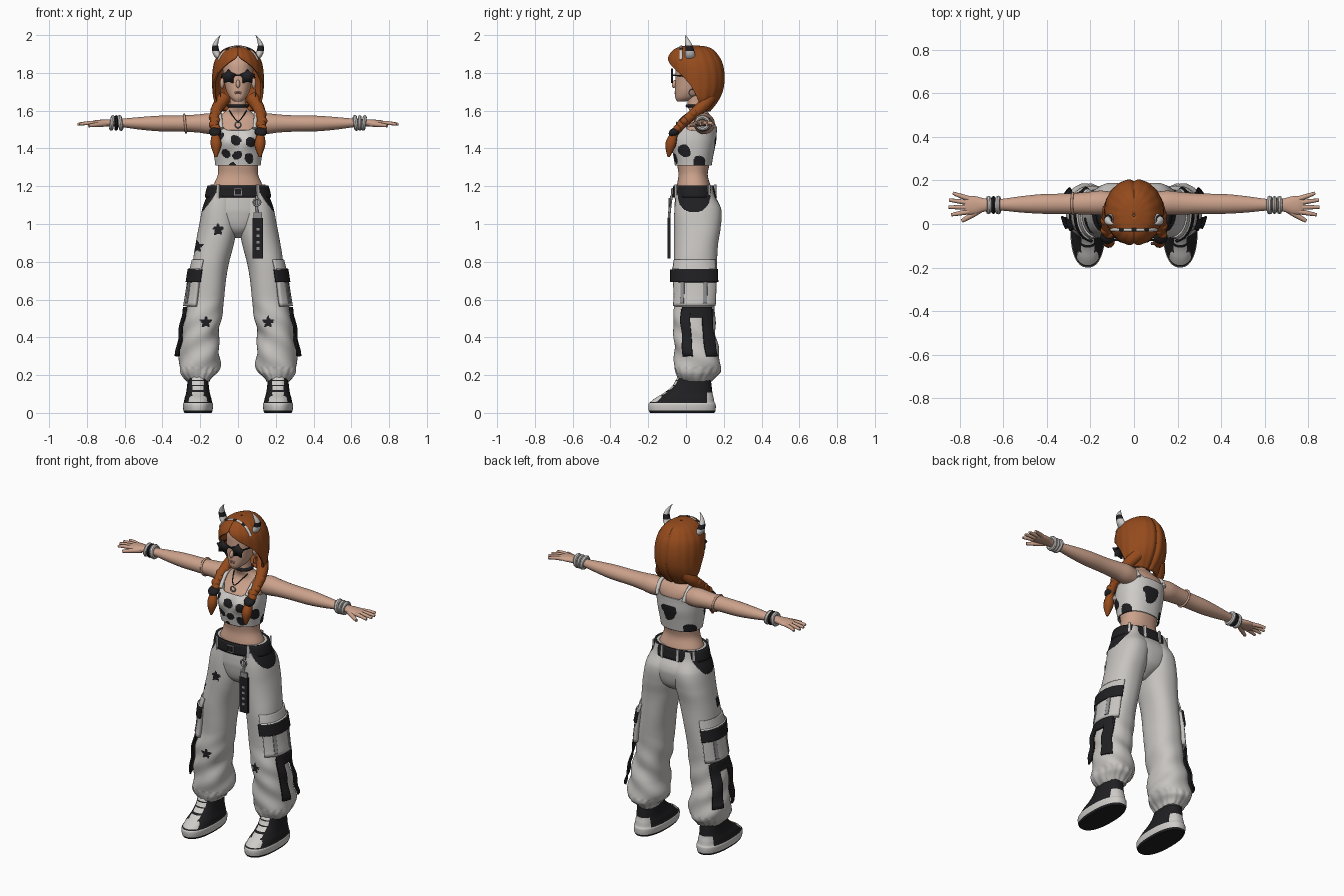
import bpy, bmesh, math
from math import sin, cos, pi, radians, exp, atan2, hypot
from mathutils import Vector

if "Cube" in bpy.data.objects:
    bpy.data.objects.remove(bpy.data.objects["Cube"])

def material(name, rgb):
    m = bpy.data.materials.new(name)
    m.diffuse_color = (*rgb, 1)
    m.use_nodes = True
    m.node_tree.nodes["Principled BSDF"].inputs["Base Color"].default_value = m.diffuse_color
    return m

SKIN = material("skin", (0.60, 0.36, 0.26))
HAIR = material("copper hair", (0.30, 0.070, 0.012))
WHITE = material("off white", (0.62, 0.60, 0.58))
CLOTH = material("trouser cloth", (0.57, 0.55, 0.53))
BLACK = material("black", (0.014, 0.014, 0.016))
METAL = material("metal grey", (0.28, 0.28, 0.29))
LIPS = material("lips", (0.48, 0.24, 0.18))

def finish(ob, mats, solid=0):
    for m in mats:
        ob.data.materials.append(m)
    if solid:
        mod = ob.modifiers.new("thickness", 'SOLIDIFY')
        mod.thickness, mod.offset = solid, 0
    ob.data.shade_smooth()
    ob.data.set_sharp_from_angle(angle=radians(40))
    return ob

def from_bmesh(name, bm, mats, rule=None, solid=0):
    bmesh.ops.recalc_face_normals(bm, faces=bm.faces[:])
    bm.normal_update()
    if rule:
        for f in bm.faces:
            f.material_index = rule(f.calc_center_median(), f.normal)
    me = bpy.data.meshes.new(name)
    bm.to_mesh(me)
    bm.free()
    ob = bpy.data.objects.new(name, me)
    bpy.context.collection.objects.link(ob)
    return finish(ob, mats, solid)

def grid(name, nu, nv, fn, mats, rule=None, closed=True, caps=True, solid=0):
    """Surface fn(u, v), u along the part and v around it."""
    bm = bmesh.new()
    d = nv if closed else nv - 1
    R = [[bm.verts.new(fn(i / (nu - 1), j / d)) for j in range(nv)] for i in range(nu)]
    for i in range(nu - 1):
        for j in range(d):
            k = (j + 1) % nv
            bm.faces.new((R[i][j], R[i][k], R[i + 1][k], R[i + 1][j]))
    if closed and caps:
        bm.faces.new(R[0])
        bm.faces.new(R[-1])
    return from_bmesh(name, bm, mats, rule, solid)

def interp(keys, u):
    """Smooth interpolation of rows whose first entry is the parameter."""
    u = min(max(u, keys[0][0]), keys[-1][0])
    i = next(k for k in range(len(keys) - 1) if u <= keys[k + 1][0])
    n, a, b = len(keys), keys[i], keys[i + 1]
    h = b[0] - a[0]
    t = (u - a[0]) / h
    p, q = keys[max(i - 1, 0)], keys[min(i + 2, n - 1)]
    out = []
    for k in range(1, len(a)):
        m0 = (b[k] - p[k]) / (b[0] - p[0]) * h
        m1 = (q[k] - a[k]) / (q[0] - a[0]) * h
        out.append((2*t**3 - 3*t*t + 1)*a[k] + (t**3 - 2*t*t + t)*m0 + (3*t*t - 2*t**3)*b[k] + (t**3 - t*t)*m1)
    return out

def ring(x0, x1, y0, y1, a, off=0, e=0.88):
    """Point on a rounded outline; angle 0 is +x, -90 degrees is the front."""
    c, s = cos(a), sin(a)
    px = math.copysign(abs(c)**e, c) * ((x1 - x0) / 2 + off)
    py = math.copysign(abs(s)**e, s) * ((y1 - y0) / 2 + off)
    return (x0 + x1) / 2 + px, (y0 + y1) / 2 + py

def column(name, keys, mats, nu=40, nv=48, rule=None, cx=0, e=0.9, off=0, caps=True, solid=0):
    def fn(u, v):
        z = keys[0][0] + u * (keys[-1][0] - keys[0][0])
        hw, yf, yb = interp(keys, z)
        return (*ring(cx - hw, cx + hw, yf, yb, v * 2 * pi, off, e), z)
    return grid(name, nu, nv, fn, mats, rule, caps=caps, solid=solid)

def tube(name, pts, r, mat, radii=None, cyclic=False, spline='NURBS'):
    cu = bpy.data.curves.new(name, 'CURVE')
    cu.dimensions, cu.bevel_depth, cu.bevel_resolution = '3D', r, 3
    cu.use_fill_caps = True
    sp = cu.splines.new(spline)
    sp.points.add(len(pts) - 1)
    for k, p in enumerate(pts):
        sp.points[k].co = (*p, 1)
        sp.points[k].radius = radii[k] if radii else 1
    sp.use_cyclic_u, sp.use_endpoint_u, sp.order_u, sp.resolution_u = cyclic, not cyclic, 3, 6
    cu.materials.append(mat)
    bpy.context.collection.objects.link(bpy.data.objects.new(name, cu))

def ball(name, loc, scale, mat, rot=(0, 0, 0)):
    bpy.ops.mesh.primitive_uv_sphere_add(segments=20, ring_count=12, location=loc, rotation=rot)
    ob = bpy.context.object
    ob.name, ob.scale = name, scale
    finish(ob, [mat])

def box(name, loc, size, mat, rot=(0, 0, 0)):
    bpy.ops.mesh.primitive_cube_add(size=1, location=loc, rotation=rot)
    ob = bpy.context.object
    ob.name, ob.scale = name, size
    finish(ob, [mat])

def in_star(dx, dz, R, inner=0.5):
    a = (atan2(dx, dz) % (2 * pi / 5)) / (2 * pi / 5)
    return hypot(dx, dz) < R * (inner + (1 - inner) * abs(2 * a - 1)**1.3)

def hip_patch(c):
    return abs(c.x) > .09 and abs((c.y - .043) / .088)**2.4 + abs((c.z - 1.175) / .112)**2.4 < 1

# body: half width, front y, back y at each height
BODY = [(1.14, .145, -.05, .14), (1.20, .132, -.048, .130), (1.26, .107, -.04, .115), (1.31, .107, -.046, .123),
        (1.38, .117, -.056, .135), (1.44, .123, -.058, .147), (1.49, .124, -.042, .15), (1.53, .125, -.008, .15),
        (1.565, .112, .02, .137), (1.59, .075, .022, .118), (1.62, .047, .01, .098), (1.69, .043, .01, .09)]
column("torso", BODY, [SKIN], 50)

# cropped top with blotches
SPOTS = [(-.01, -.08, 1.447, .029), (-.07, -.075, 1.368, .030), (-.005, -.065, 1.362, .025), (.07, -.085, 1.43, .030),
         (.065, -.065, 1.347, .029), (.12, -.01, 1.39, .034), (-.12, -.01, 1.41, .034), (.005, .155, 1.425, .050),
         (.115, .07, 1.322, .038), (-.1, .11, 1.322, .042), (-.09, -.06, 1.47, .022), (-.03, -.06, 1.308, .018)]
def top_fn(u, v):
    a = v * 2 * pi
    zt = 1.495 + .035 * exp(-((abs(cos(a)) - .68) / .17)**2) + (.022 * sin(a) if sin(a) > 0 else 0)
    z = 1.31 + u * (zt - 1.31)
    hw, yf, yb = interp(BODY, z)
    x, y = ring(-hw, hw, yf, yb, a, .010)
    if sin(a) < 0:
        y -= .022 * exp(-((abs(x) - .06) / .045)**2 - ((z - 1.44) / .05)**2)
    return x, y, z
def top_rule(c, n):
    w = 1 + .13 * sin(70 * c.x + 50 * c.z) + .08 * sin(90 * c.z - 60 * c.y)
    return int(any((c - Vector(s[:3])).length < s[3] * w for s in SPOTS))
grid("crop_top", 64, 180, top_fn, [WHITE, BLACK], top_rule, caps=False, solid=.006)

# head and face
column("head", [(1.648, .018, -.046, -.005), (1.665, .04, -.056, .05), (1.70, .060, -.058, .10), (1.75, .073, -.057, .14),
                (1.80, .08, -.056, .16), (1.85, .08, -.052, .165), (1.90, .06, -.03, .13)], [SKIN], 30)
ball("nose", (0, -.060, 1.742), (.011, .014, .022), SKIN, (radians(-20), 0, 0))
for n, z in (("upper_lip", 1.698), ("lower_lip", 1.691)):
    ball(n, (0, -.055, z), (.018, .006, .004), LIPS)

# hair shell, open around the face
HAIRK = [(1.60, .085, .02, .125, 100), (1.65, .118, -.04, .165, 92), (1.70, .128, -.065, .19, 82), (1.75, .130, -.078, .20, 70),
         (1.80, .129, -.088, .20, 52), (1.85, .121, -.094, .19, 25), (1.885, .105, -.088, .172, 3), (1.92, .073, -.06, .14, 0),
         (1.935, .035, -.02, .10, 0), (1.94, .004, .035, .045, 0)]
def hair_fn(u, v):
    z = 1.60 + .34 * (1 - (1 - u)**1.4)
    hw, yf, yb, op = interp(HAIRK, z)
    o = radians(max(op, 0))
    a = -pi / 2 + o + v * (2 * pi - 2 * o)
    notch = -.010 * exp(-((a - pi / 2) / .12)**2)
    return (*ring(-hw, hw, yf, yb, a, (.0009 * cos(18 * a) + notch) * min(1, hw / .08), 1), z)
grid("hair", 50, 121, hair_fn, [HAIR], closed=False, solid=.012)

# headband between the horns, with dark patches
def arc(t0, t1, n):
    return [(.105 * sin(t), -.026, 1.843 + .092 * cos(t)) for t in [t0 + (t1 - t0) * k / (n - 1) for k in range(n)]]
tube("headband", arc(-1.3, 1.3, 15), .009, WHITE)
for k, t in enumerate((-.65, -.1, .45)):
    tube(f"headband_patch_{k}", arc(t, t + .2, 4), .0098, BLACK)

# star glasses
def star_plate(name, cx, y, cz, R, mat):
    bm = bmesh.new()
    bm.faces.new([bm.verts.new((cx + r * sin(k * pi / 5), y, cz + r * cos(k * pi / 5)))
                  for k in range(10) for r in [R if k % 2 == 0 else .64 * R]])
    from_bmesh(name, bm, [mat], solid=.009)
box("glasses_bridge", (0, -.072, 1.787), (.04, .007, .008), BLACK)

# choker, necklace and pendant
def loop(rx, ry, cy, z):
    return [(rx * cos(t), cy + ry * sin(t), z) for t in [k * pi / 8 for k in range(16)]]
tube("choker", loop(.050, .047, .053, 1.625), .009, BLACK, cyclic=True)
tube("necklace", [(-.045, .03, 1.60), (-.03, -.012, 1.575), (0, -.047, 1.535), (.03, -.012, 1.575), (.045, .03, 1.60)], .003, BLACK)
tube("pendant_ring", [(.016 * cos(t), -.048, 1.525 + .016 * sin(t)) for t in [k * pi / 4 for k in range(8)]], .004, METAL, cyclic=True)

ARM = [(.09, .095, 1.528, .05, .05), (.15, .097, 1.531, .056, .055), (.21, .095, 1.532, .052, .048), (.30, .093, 1.532, .047, .043),
       (.42, .092, 1.532, .045, .041), (.52, .090, 1.533, .037, .033), (.62, .088, 1.535, .026, .022), (.68, .087, 1.535, .029, .019),
       (.73, .086, 1.535, .042, .017), (.765, .086, 1.534, .042, .014), (.78, .086, 1.533, .032, .009)]

for s, side in ((1, "left"), (-1, "right")):
    # arm and hand
    def arm_fn(u, v):
        x = .09 + .69 * u
        y, z, ry, rz = interp(ARM, x)
        return s * x, y + ry * cos(v * 2 * pi), z + rz * sin(v * 2 * pi)
    grid(side + "_arm", 50, 28, arm_fn, [SKIN])
    for k, (y0, y1, x1) in enumerate(((.116, .142, .83), (.097, .110, .848), (.077, .077, .85), (.057, .042, .838))):
        tube(f"{side}_finger_{k}", [(s * .755, y0, 1.534), (s * .80, (y0 + y1) / 2, 1.536), (s * x1, y1, 1.528)], .012, SKIN, (1, .95, .6))
    tube(side + "_thumb", [(s * .70, .07, 1.53), (s * .745, .038, 1.527), (s * .79, .014, 1.52)], .014, SKIN, (1.1, 1, .6))
    # bracelets
    for k, (x, m, r) in enumerate(((.623, WHITE, .012), (.645, WHITE if s > 0 else BLACK, .010), (.667, WHITE, .011))):
        bpy.ops.mesh.primitive_torus_add(location=(s * x, .087, 1.535), rotation=(0, radians(90 + 8 * (k - 1)), 0), major_radius=.031,
                                         minor_radius=r, major_segments=28, minor_segments=8)
        bpy.context.object.name = f"{side}_bracelet_{k}"
        finish(bpy.context.object, [m])
    # shoulder straps
    tube(side + "_strap", [(s * .088, -.042, 1.505), (s * .094, -.005, 1.555), (s * .097, .06, 1.592), (s * .096, .13, 1.57), (s * .09, .15, 1.51)], .011, WHITE)
    # ears, earrings, glasses
    ball(side + "_ear", (s * .084, .045, 1.745), (.012, .018, .028), SKIN)
    tube(side + "_earring", [(s * .092, .035 + .02 * cos(t), 1.695 + .02 * sin(t)) for t in [k * pi / 4 for k in range(8)]], .003, METAL, cyclic=True)
    star_plate(side + "_lens", s * .050, -.074, 1.78, .043, BLACK)
    tube(side + "_temple", [(s * .07, -.07, 1.787), (s * .084, -.04, 1.787), (s * .088, .05, 1.775)], .004, BLACK)
    # horn with a dark ring: x, y, radius at each height
    HORN = [(1.865, .085, .022, .024), (1.89, .106, .021, .027), (1.915, .117, .020, .024), (1.945, .120, .015, .019), (1.975, .110, .006, .011), (2.0, .093, -.002, .0015)]
    def horn_fn(u, v):
        z = 1.865 + .135 * u
        x, y, r = interp(HORN, z)
        return s * x + r * .8 * cos(v * 2 * pi), y + r * sin(v * 2 * pi), z
    grid(side + "_horn", 40, 24, horn_fn, [WHITE, BLACK], lambda c, n: int(1.917 < c.z < 1.946))
    # braid: core, plaited lobes, tie and tail
    B = [(0, .07, .125, 1.67), (1, .104, .09, 1.625), (2, .122, .03, 1.575), (3, .124, -.025, 1.525), (4, .120, -.062, 1.475), (5, .116, -.082, 1.42), (6, .116, -.092, 1.355)]
    P = [tuple(interp(B, k * .5)) for k in range(13)]
    tube(side + "_braid_core", [(s * x, y, z) for x, y, z in P], .03, HAIR, [1.2, 1.2, 1.1, 1, .9, .85, .8, .75, .6, .9, 1, .7, .2])
    for k in range(9):
        x, y, z = interp(B, .6 + k * .4)
        d = .009 if k % 2 else -.009
        ball(f"{side}_braid_lobe_{k}", (s * x + d, y - .004, z), (.025 - .0006 * k, .028 - .001 * k, .022), HAIR, (radians(30), radians(d * 2500), 0))
    x, y, z = interp(B, 3.75)
    ball(side + "_braid_tie", (s * x, y - .006, z), (.033, .034, .022), BLACK, (radians(30), 0, 0))

    # trouser leg: inner x, outer x, front y, back y
    LEG = [(.165, .15, .265, -.035, .135), (.19, .135, .287, -.05, .155), (.215, .112, .303, -.06, .18), (.26, .095, .312, -.062, .185),
           (.34, .10, .305, -.062, .17), (.42, .10, .296, -.062, .156), (.50, .088, .279, -.07, .155), (.60, .075, .262, -.06, .155),
           (.70, .062, .25, -.06, .158), (.80, .047, .238, -.065, .165), (.90, .022, .222, -.065, .172), (.98, .004, .21, -.062, .182),
           (1.08, 0, .190, -.06, .185), (1.15, .005, .163, -.055, .152), (1.20, .02, .148, -.05, .14)]
    def leg_pt(z, a, off=0):
        fold = .0045 * max(0, min(1, (.62 - z) / .2)) * sin(3 * a + 45 * z) + .002 * sin(2 * a - 20 * z)
        if z < .24:
            fold += .002 * sin(16 * a)
        x, y = ring(*interp(LEG, z), a, off + fold)
        return s * x, y, z
    STARS = [(.16, .48)] if s > 0 else [(-.105, .97), (-.17, .48), (-.215, .88)]
    def leg_rule(c, n):
        return int(hip_patch(c) or (c.y < .03 and any(in_star(c.x - p, c.z - q, .034) for p, q in STARS)))
    grid(side + "_trouser_leg", 190, 120, lambda u, v: leg_pt(.165 + 1.035 * u, v * 2 * pi), [CLOTH, BLACK], leg_rule)
    # cargo pocket pieces wrapped on the leg: angles, heights, offsets
    def wrap(name, a0, a1, z0, z1, o0, o1, mat, th):
        grid(f"{side}_{name}", 12, 20, lambda u, v: leg_pt(z0 + u * (z1 - z0), radians(a0 + v * (a1 - a0)), o0 + u * (o1 - o0)), [mat], closed=False, solid=th)
    wrap("pocket", -64, 58, .565, .765, .010, .010, CLOTH, .022)
    wrap("pocket_top", -68, 60, .755, .81, .012, .003, CLOTH, .008)
    wrap("pocket_flap", -72, 60, .692, .760, .024, .020, BLACK, .010)
    for k, a in enumerate((-34, 16)):
        wrap(f"pocket_strap_{k}", a, a + 10, .58, .70, .022, .022, METAL, .006)
    wrap("strap_band", -28, 42, .505, .560, .016, .016, BLACK, .010)
    wrap("front_strap", -30, -7, .30, .55, .020, .016, BLACK, .009)
    wrap("rear_strap", 17, 48, .30, .55, .020, .016, BLACK, .009)

    # shoe
    cx = s * .212
    def shoe_rule(c, n):
        dx = abs(c.x - cx)
        if c.z < .011 or n.z < -.3:
            return 1
        if c.z < .052:
            return 0
        if c.y < -.13:
            return int(dx > .048 or c.z < .058)
        if dx < .030 and c.y < -.03 and n.y < 0:
            return int(sin(c.z * 230) > .75)
        return 0 if c.y > .112 and c.z < .11 else 1
    column(side + "_shoe", [(0, .072, -.190, .150), (.012, .077, -.197, .156), (.045, .080, -.199, .157), (.056, .075, -.19, .151), (.08, .070, -.160, .146),
                            (.105, .063, -.118, .14), (.14, .058, -.075, .136), (.19, .054, -.045, .13)], [WHITE, BLACK], 64, 84, shoe_rule, cx, .85)

# upper arm band on one side
bpy.ops.mesh.primitive_torus_add(location=(-.28, .094, 1.532), rotation=(0, radians(84), 0), major_radius=.048, minor_radius=.006)
bpy.context.object.name = "arm_band"
finish(bpy.context.object, [SKIN])

# trouser seat joining the legs
column("trouser_seat", [(.925, .02, .02, .09), (.955, .07, -.025, .14), (.99, .125, -.047, .170), (1.06, .178, -.0605, .186), (1.10, .176, -.0605, .179),
                        (1.15, .160, -.057, .153), (1.195, .148, -.054, .142)], [CLOTH, BLACK], 60, 110, lambda c, n: int(hip_patch(c)))

# belt, loops and buckle
BELT = [(1.14, .170, -.066, .158), (1.17, .165, -.064, .152), (1.203, .155, -.061, .146)]
column("belt", BELT, [BLACK], 6, 64, caps=False, solid=.012)
for k, deg in enumerate((-125, -55, 40, 75, 105, 140)):
    hw, yf, yb = BELT[1][1:]
    x, y = ring(-hw, hw, yf, yb, radians(deg), .007)
    box(f"belt_loop_{k}", (x, y, 1.172), (.009, .016, .075), CLOTH, (0, 0, radians(deg)))
box("belt_buckle", (0, -.072, 1.17), (.044, .010, .040), METAL)
box("buckle_centre", (0, -.075, 1.17), (.034, .010, .030), BLACK)

# hanging key strap
tube("key_chain", [(.10, -.076, 1.15), (.098, -.085, 1.10), (.103, -.09, 1.03)], .007, METAL)
tube("key_ring", [(.10 + .02 * cos(t), -.088, 1.115 + .02 * sin(t)) for t in [k * pi / 4 for k in range(8)]], .005, METAL, cyclic=True)
box("key_clip", (.104, -.09, 1.045), (.045, .012, .03), METAL)
box("key_strap", (.105, -.09, .925), (.056, .014, .215), BLACK)
for k in range(4):
    box(f"key_strap_panel_{k}", (.105, -.096, .87 + .034 * k), (.016, .006, .014), METAL)
